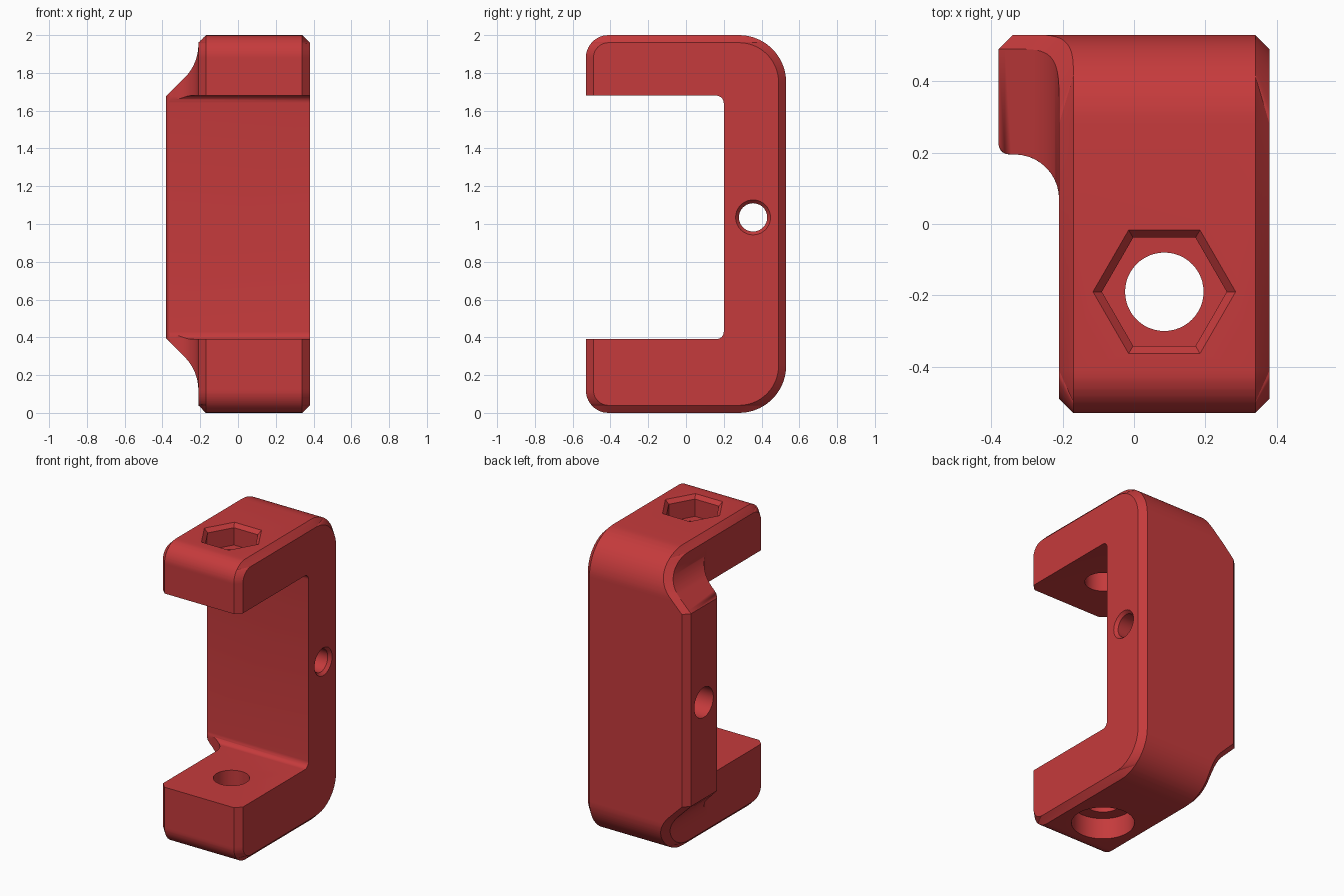
import bpy, bmesh
from math import sqrt, sin, cos, pi, radians

cube = bpy.data.objects.get("Cube")
if cube:
    bpy.data.objects.remove(cube, do_unlink=True)

red = bpy.data.materials.new("red plastic")
red.use_nodes = True
colour = (0.56, 0.043, 0.045, 1)
red.diffuse_color = colour
red.node_tree.nodes["Principled BSDF"].inputs["Base Color"].default_value = colour

CHAMFER = 0.04
MID = 1.035            # height the slot and flare mirror about
RIGHT, ARM, WALL = 0.38, -0.21, -0.38
FRONT_R, BACK_R, FLARE_R = 0.12, 0.25, 0.25


def loft(name, rings):
    """Skin equal-length rings of points and cap both ends."""
    bm = bmesh.new()
    rows = [[bm.verts.new(p) for p in ring] for ring in rings]
    n = len(rows[0])
    for a, b in zip(rows, rows[1:]):
        for i in range(n):
            j = (i + 1) % n
            bm.faces.new((a[i], a[j], b[j], b[i]))
    bm.faces.new(rows[0][::-1])
    bm.faces.new(rows[-1])
    bmesh.ops.remove_doubles(bm, verts=bm.verts, dist=0.00005)
    bmesh.ops.recalc_face_normals(bm, faces=bm.faces)
    mesh = bpy.data.meshes.new(name)
    bm.to_mesh(mesh)
    bm.free()
    mesh.materials.append(red)
    ob = bpy.data.objects.new(name, mesh)
    bpy.context.collection.objects.link(ob)
    return ob


def lathe(name, profile, sides, place):
    """Revolve (radius, height) pairs; place maps local to world."""
    turns = [2 * pi * i / sides for i in range(sides)]
    return loft(name, [[place(r * cos(t), r * sin(t), h) for t in turns]
                       for r, h in profile])


# Outline of the clamp seen from the side: how far a rounded corner pulls in
def pull(z, r, inset=0):
    d = max(0, r - z, z - (2 - r))
    r2 = r - inset
    return r - sqrt(max(0, r2 * r2 - min(d, r2) ** 2))


# Left side at each height: wall in the middle flaring into the arms
def left_side(z):
    d = abs(z - MID)
    end = 1.95 - MID
    bend = end - FLARE_R * sqrt(0.5)
    if d >= end:
        return ARM
    if d >= bend:
        return ARM - FLARE_R + sqrt(FLARE_R ** 2 - (end - d) ** 2)
    return max(WALL, ARM - FLARE_R * (1 - sqrt(0.5)) - (bend - d))


# Plan curve joining the wall to the arm side
def fillet_y(x):
    if x < -0.35:
        return 0.225 - sqrt(max(0, 0.03 ** 2 - (x + 0.35) ** 2))
    if x < -0.335:
        return 0.195
    return 0.07 + sqrt(max(0, 0.125 ** 2 - (x + 0.335) ** 2))


STEPS = 10
fillet_x = [-0.35 - 0.03 * cos(pi / 2 * i / 5) for i in range(6)]
fillet_x += [-0.335 + 0.125 * sin(pi / 2 * i / STEPS) for i in range(STEPS + 1)]


def section(z):
    inset = max(0, CHAMFER - z, z - (2 - CHAMFER))
    yf, yf2 = (-0.53 + pull(z, FRONT_R, c) for c in (0, CHAMFER))
    yb, yb2 = (0.53 - pull(z, BACK_R, c) for c in (0, CHAMFER))
    side = left_side(z)
    lim = side + inset
    pts = [(ARM + CHAMFER, yf), (RIGHT - CHAMFER, yf), (RIGHT - inset, yf2),
           (RIGHT - inset, yb2), (RIGHT - CHAMFER, yb),
           (side + CHAMFER, yb), (lim, yb2)]
    pts += [(max(x, lim), fillet_y(max(x, lim))) for x in fillet_x]
    pts.append((ARM + inset, yf2))
    return [(x, y, z) for x, y in pts]


# Heights that follow every rounded corner and the flare
levels = {0, CHAMFER, 2 - CHAMFER, 2}
for r in (FRONT_R, FRONT_R - CHAMFER, BACK_R, BACK_R - CHAMFER):
    for i in range(STEPS + 1):
        d = r * sin(pi / 2 * i / STEPS)
        centre = FRONT_R if r <= FRONT_R else BACK_R
        levels |= {round(centre - d, 4), round(2 - centre + d, 4)}
for i in range(13):
    d = 1.95 - MID - FLARE_R * sin(pi / 4 * i / 12)
    levels |= {round(MID - d, 4), round(MID + d, 4)}
start = 1.95 - FLARE_R * sqrt(0.5) - (ARM - WALL - FLARE_R * (1 - sqrt(0.5))) - MID
for i in range(6):
    d = start + 0.018 * i
    levels |= {round(MID - d, 4), round(MID + d, 4)}
body = loft("clamp_body", [section(z) for z in sorted(levels)])

# Slot between the arms, with small rounded inner corners
r = 0.04
low, high, back = 0.39, 1.68, 0.2
arc = [pi / 2 * i / 6 for i in range(7)]
slot = [(-1, low)]
slot += [(back - r + r * sin(t), low + r - r * cos(t)) for t in arc]
slot += [(back - r + r * cos(t), high - r + r * sin(t)) for t in arc]
slot.append((-1, high))
cutters = [loft("slot_cutter", [[(x, y, z) for y, z in slot] for x in (-1, 1)])]


# Bolt hole with head recess below, and nut pocket above
def upright(a, b, h):
    return (0.085 + a, -0.19 + b, h)


def sideways(a, b, h):
    return (h, 0.355 + a, MID + b)


cutters.append(lathe("bolt_hole_cutter", [(0.19, -0.1), (0.19, 0.14),
                     (0.11, 0.14), (0.11, 2.1)], 48, upright))
cutters.append(lathe("nut_pocket_cutter", [(0.175, 1.86), (0.175, 1.975),
                     (0.2, 2), (0.2, 2.1)], 6, upright))

# Cross hole through the back wall
cutters.append(lathe("cross_hole_cutter", [(0.1, -0.5), (0.1, -0.08), (0.075, -0.08),
                     (0.075, 0.36), (0.0925, 0.38), (0.0925, 0.5)], 40, sideways))

bpy.ops.object.select_all(action='DESELECT')
body.select_set(True)
bpy.context.view_layer.objects.active = body
for cutter in cutters:
    cutter.hide_render = True
    mod = body.modifiers.new("cut", 'BOOLEAN')
    mod.operation = 'DIFFERENCE'
    mod.solver = 'EXACT'
    mod.object = cutter
    bpy.ops.object.modifier_apply(modifier=mod.name)
    bpy.data.objects.remove(cutter, do_unlink=True)

bpy.ops.object.shade_smooth_by_angle(angle=radians(25))
